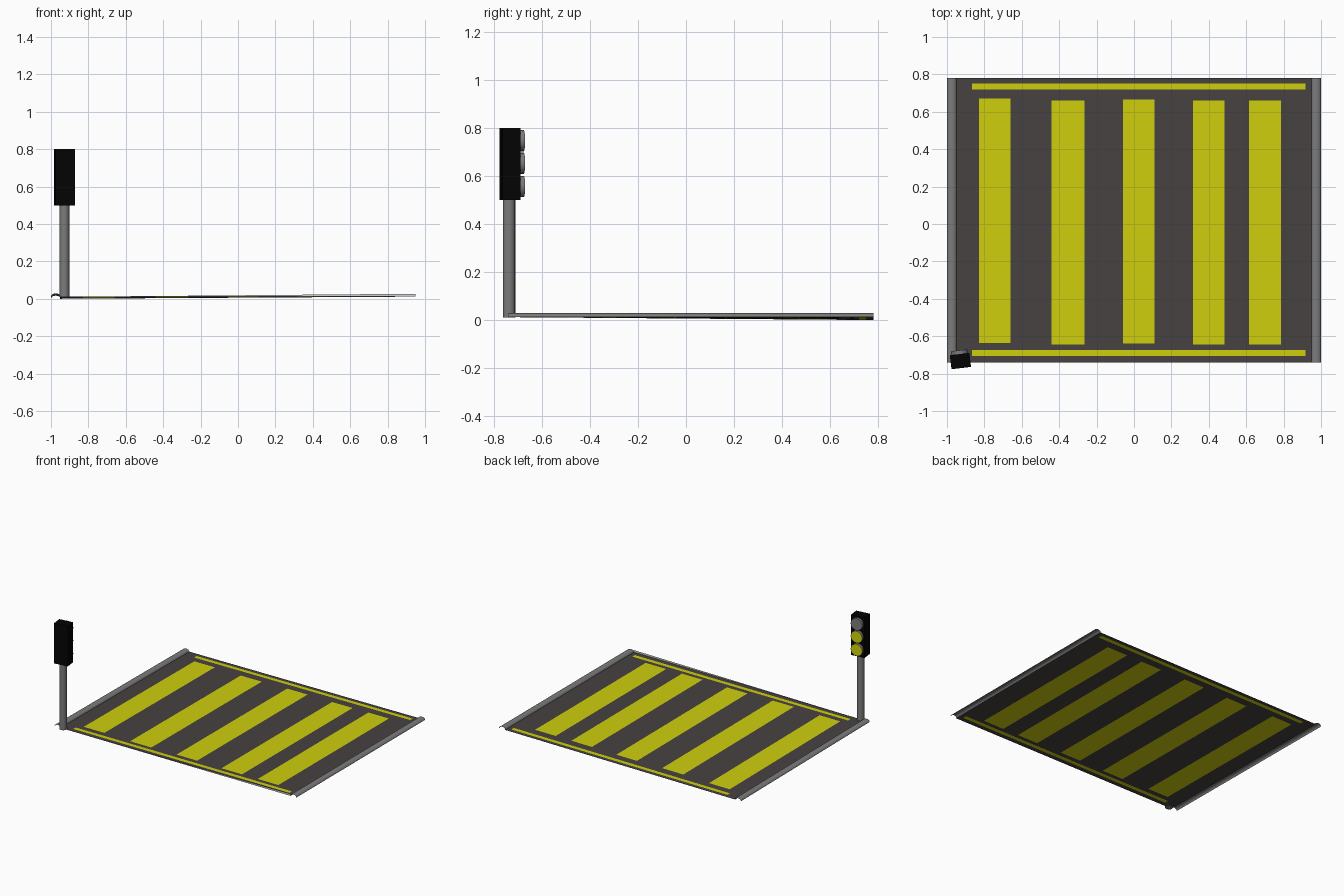
import bpy, bmesh, math
from mathutils import Matrix, Vector

if "Cube" in bpy.data.objects:
    bpy.data.objects.remove(bpy.data.objects["Cube"])


def material(name, rgb):
    m = bpy.data.materials.new(name)
    m.diffuse_color = (*rgb, 1)
    m.use_nodes = True
    m.node_tree.nodes["Principled BSDF"].inputs["Base Color"].default_value = m.diffuse_color
    return m


ASPHALT = material("asphalt_grey", (0.062, 0.054, 0.053))
YELLOW = material("paint_yellow", (0.62, 0.62, 0.004))
GREY = material("metal_grey", (0.2, 0.2, 0.2))
BLACK = material("housing_black", (0.001, 0.001, 0.001))
PALE = material("pale_edge", (0.65, 0.65, 0.65))

FRONT, BACK = -0.74, 0.78


def make(name, bm, *mats):
    me = bpy.data.meshes.new(name)
    bm.to_mesh(me)
    bm.free()
    for m in mats:
        me.materials.append(m)
    ob = bpy.data.objects.new(name, me)
    bpy.context.collection.objects.link(ob)
    return ob


def smooth(ob):
    bpy.ops.object.select_all(action='DESELECT')
    ob.select_set(True)
    bpy.context.view_layer.objects.active = ob
    bpy.ops.object.shade_smooth_by_angle(angle=math.radians(50))


def ground(x, y):
    """Road height: a thin sheet that sags slightly at the back left."""
    return 0.012 - 0.012 * (y - FRONT) / (BACK - FRONT) * (1 - x) / 2


# Road sheet: columns cut along the stripes, painted faces picked by row
stripes = {(-0.83, -0.66): (-0.635, 0.67), (-0.44, -0.265): (-0.645, 0.66),
           (-0.06, 0.11): (-0.64, 0.665), (0.315, 0.485): (-0.645, 0.66),
           (0.615, 0.785): (-0.645, 0.66)}
cuts = sorted([-0.952, -0.867, 0.918, 0.952] + [x for s in stripes for x in s])
bm = bmesh.new()
for x0, x1 in zip(cuts, cuts[1:]):
    s0, s1 = stripes.get((x0, x1), (-0.64, 0.66))
    rows = [FRONT, -0.705, -0.675, s0, s1, 0.72, 0.75, BACK]
    for i, (y0, y1) in enumerate(zip(rows, rows[1:])):
        f = bm.faces.new([bm.verts.new((x, y, ground(x, y)))
                          for x, y in ((x0, y0), (x1, y0), (x1, y1), (x0, y1))])
        edge_line = i in (1, 5) and -0.9 < x0 < 0.9
        f.material_index = int(edge_line or (i == 3 and (x0, x1) in stripes))
bmesh.ops.remove_doubles(bm, verts=bm.verts, dist=1e-5)
make("road", bm, ASPHALT, YELLOW)

# Thin pale sliver rising along the front edge
bm = bmesh.new()
bm.faces.new([bm.verts.new(p) for p in
              ((-0.77, FRONT, 0.012), (0.95, FRONT, 0.012), (0.95, FRONT, 0.027))])
make("front_edge_sliver", bm, PALE)

# Kerbs: open half-round strips along both sides
for name, side in (("left_kerb", -1), ("right_kerb", 1)):
    bm = bmesh.new()
    rings = []
    for y in (FRONT, BACK):
        ring = []
        for k in range(9):
            a = math.pi * k / 8
            x = side * 0.974 - 0.026 * math.cos(a)
            ring.append(bm.verts.new((x, y, ground(side, y) + 0.017 * math.sin(a))))
        rings.append(ring)
    for k in range(8):
        bm.faces.new((rings[0][k], rings[0][k + 1], rings[1][k + 1], rings[1][k]))
    smooth(make(name, bm, GREY))

# Signal pole
bm = bmesh.new()
bmesh.ops.create_cone(bm, cap_ends=True, segments=16, radius1=0.026, radius2=0.026,
                      depth=0.492, matrix=Matrix.Translation((-0.928, -0.737, 0.256)))
smooth(make("signal_pole", bm, GREY))

# Signal housing, turned slightly about the pole
turn = Matrix.Translation((-0.928, -0.733, 0)) @ Matrix.Rotation(math.radians(7), 4, 'Z')
bm = bmesh.new()
bmesh.ops.create_cube(bm, size=1, matrix=turn @ Matrix.Translation((0, 0, 0.65))
                      @ Matrix.Diagonal((0.105, 0.075, 0.3, 1)))
make("signal_housing", bm, BLACK)

# Three lamps: grey rims, the lower two with yellow faces
facing = turn.to_3x3() @ Vector((0, 1, 0))
for name, z, lit in (("top_lamp", 0.747, 0), ("middle_lamp", 0.653, 1), ("bottom_lamp", 0.556, 1)):
    bm = bmesh.new()
    bmesh.ops.create_cone(bm, cap_ends=True, segments=24, radius1=0.044, radius2=0.044,
                          depth=0.03, matrix=turn @ Matrix.Translation((0, 0.043, z))
                          @ Matrix.Rotation(math.radians(90), 4, 'X'))
    bm.normal_update()
    for f in bm.faces:
        f.material_index = int(lit and f.normal.dot(facing) > 0.9)
    smooth(make(name, bm, GREY, YELLOW))
